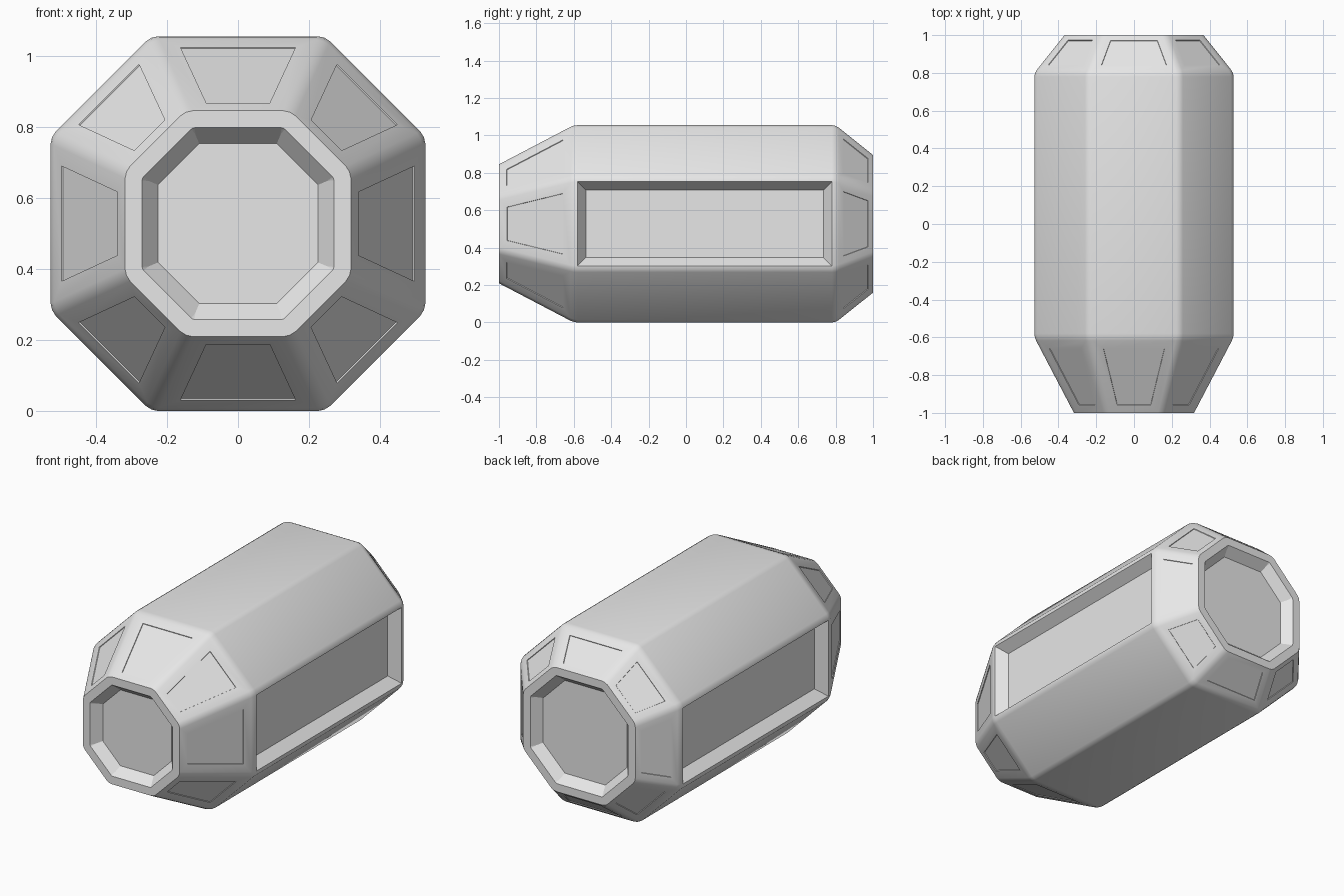
import bpy, bmesh, math

cube = bpy.data.objects.get("Cube")
if cube:
    bpy.data.objects.remove(cube, do_unlink=True)

CENTRE_Z = 0.5275
CORNER = 0.245 / 0.5275   # half side of the octagon relative to its apothem
STATIONS = [(-1.0, 0.318), (-0.6, 0.5275), (0.8, 0.5275), (1.0, 0.368)]

# Single grey shell colour
grey = bpy.data.materials.new("light_grey")
grey.use_nodes = True
colour = (0.8, 0.8, 0.8, 1.0)
grey.diffuse_color = colour
grey.node_tree.nodes["Principled BSDF"].inputs["Base Color"].default_value = colour


def octagon(bm, y, r):
    c = r * CORNER
    outline = [(c, r), (r, c), (r, -c), (c, -r), (-c, -r), (-r, -c), (-r, c), (-c, r)]
    return [bm.verts.new((x, y, z + CENTRE_Z)) for x, z in outline]


def inset(bm, faces, thickness, depth=0.0):
    bmesh.ops.inset_individual(bm, faces=faces, thickness=thickness,
                               depth=depth, use_even_offset=True)


# Octagonal body lofted along y
bm = bmesh.new()
rings = [octagon(bm, y, r) for y, r in STATIONS]
for a, b in zip(rings, rings[1:]):
    for i in range(8):
        j = (i + 1) % 8
        bm.faces.new((a[i], a[j], b[j], b[i]))
bm.faces.new(rings[0])
bm.faces.new(rings[-1])
bmesh.ops.recalc_face_normals(bm, faces=bm.faces[:])

# Softened edges everywhere except the two end rims
soft = [e for e in bm.edges if not all(abs(v.co.y) > 0.99 for v in e.verts)]
bmesh.ops.bevel(bm, geom=soft, offset=0.02, offset_type='OFFSET', segments=2,
                profile=0.5, affect='EDGES', clamp_overlap=True)
bm.normal_update()

ends = [f for f in bm.faces if abs(f.normal.y) > 0.99]
sides = [f for f in bm.faces if abs(f.normal.x) > 0.99 and f.calc_area() > 0.3]
slopes = [f for f in bm.faces if 0.3 < abs(f.normal.y) < 0.9 and f.calc_area() > 0.02]
front_slopes = [f for f in slopes if f.normal.y < 0]
back_slopes = [f for f in slopes if f.normal.y > 0]

# End rings with sunken floors
inset(bm, ends, 0.048)
inset(bm, ends, 0.045, -0.055)

# Long side recesses
inset(bm, sides, 0.045, -0.06)

# Shallow panels on the tapered ends
inset(bm, front_slopes, 0.047)
inset(bm, back_slopes, 0.035)
inset(bm, slopes, 0.001, -0.004)

mesh = bpy.data.meshes.new("capsule_body")
bm.to_mesh(mesh)
bm.free()
mesh.materials.append(grey)
body = bpy.data.objects.new("capsule_body", mesh)
bpy.context.collection.objects.link(body)

# Smooth shading with crisp recess edges
bpy.ops.object.select_all(action='DESELECT')
body.select_set(True)
bpy.context.view_layer.objects.active = body
bpy.ops.object.shade_smooth_by_angle(angle=math.radians(32))
